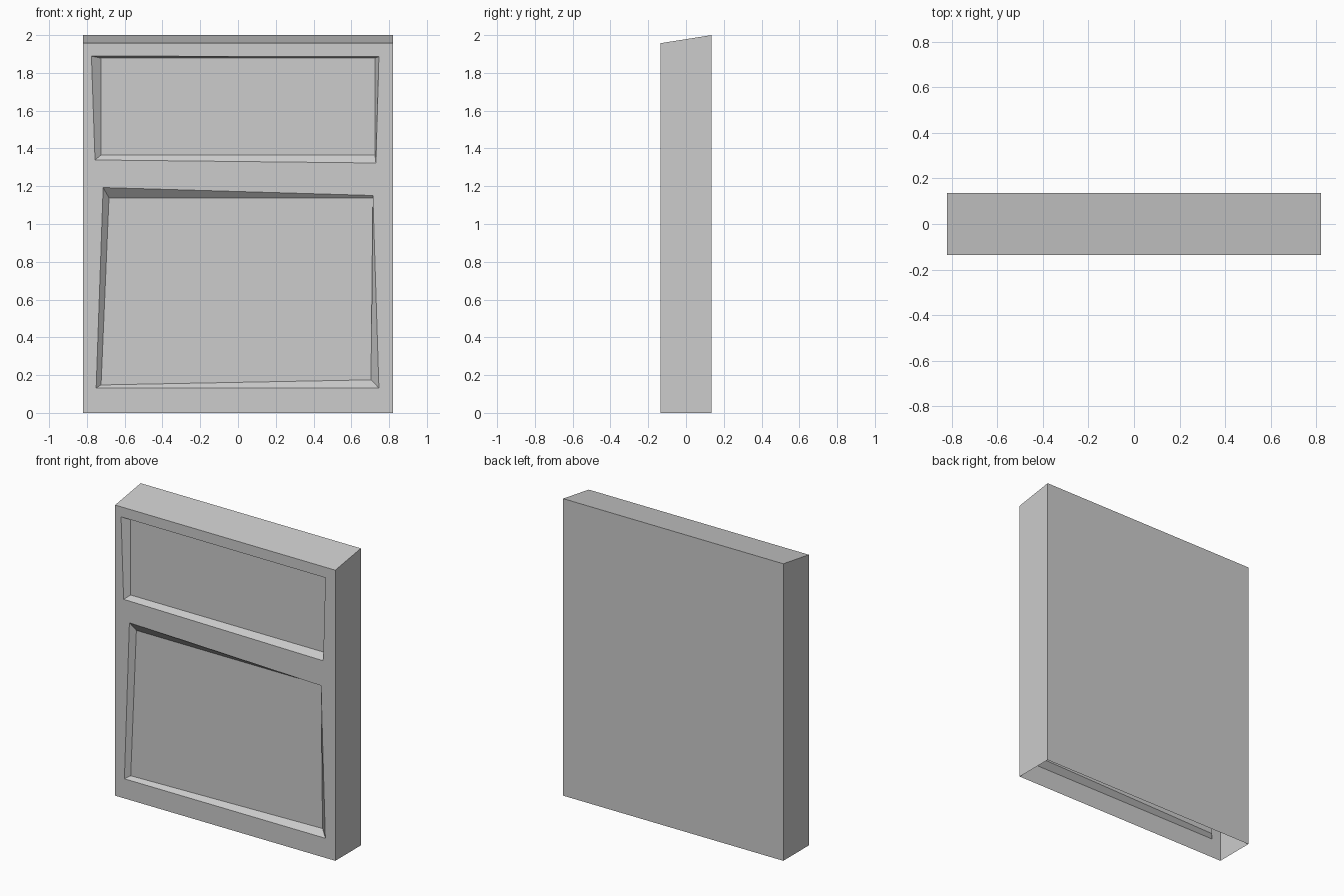
import bpy
import bmesh

cube = bpy.data.objects.get("Cube")
if cube:
    bpy.data.objects.remove(cube, do_unlink=True)

# Single plain material
grey = bpy.data.materials.new("light_grey")
grey.use_nodes = True
colour = (0.604, 0.604, 0.604, 1)
grey.diffuse_color = colour
grey.node_tree.nodes["Principled BSDF"].inputs["Base Color"].default_value = colour

HALF_W, FRONT, BACK = 0.82, -0.136, 0.136
FRONT_TOP, BACK_TOP = 1.957, 2.0
DEPTH = 0.03

# Skewed recesses: (rim, floor) corners as x, z, from top left clockwise
upper = ([(-0.776, 1.889), (0.746, 1.886), (0.73, 1.323), (-0.757, 1.339)],
         [(-0.725, 1.878), (0.725, 1.878), (0.725, 1.365), (-0.725, 1.365)])
lower = ([(-0.714, 1.193), (0.714, 1.151), (0.746, 0.132), (-0.751, 0.132)],
         [(-0.683, 1.138), (0.717, 1.138), (0.704, 0.175), (-0.725, 0.148)])

bm = bmesh.new()


def loop(points, y):
    return [bm.verts.new((x, y, z)) for x, z in points]


def rectangle(top, y):
    return loop([(-HALF_W, top), (HALF_W, top), (HALF_W, 0), (-HALF_W, 0)], y)


def bridge(a, b, sides=range(4)):
    for i in sides:
        j = (i + 1) % 4
        bm.faces.new((a[i], a[j], b[j], b[i]))


# Thin shell with an open bottom
front = rectangle(FRONT_TOP, FRONT)
back = rectangle(BACK_TOP, BACK)
bridge(front, back, (0, 1, 3))
bm.faces.new(back)

# Sunken panels
rims = []
for rim_points, floor_points in (upper, lower):
    rim = loop(rim_points, FRONT)
    floor = loop(floor_points, FRONT + DEPTH)
    bridge(rim, floor)
    bm.faces.new(floor[::-1])
    rims.append(rim)

# Flat front frame around the two panels
a, b = rims
tl, tr, br, bl = front
for corners in ((tl, a[0], a[1], tr), (a[3], b[0], b[1], a[2]), (b[3], bl, br, b[2]),
                (tl, bl, b[3], b[0], a[3], a[0]), (tr, a[1], a[2], b[1], b[2], br)):
    bm.faces.new(corners)

bmesh.ops.recalc_face_normals(bm, faces=bm.faces)
# Make sure the open shell faces outwards
bm.faces.ensure_lookup_table()
if max(bm.faces, key=lambda f: f.calc_center_median().y).normal.y < 0:
    bmesh.ops.reverse_faces(bm, faces=bm.faces)

mesh = bpy.data.meshes.new("panelled_block")
bm.to_mesh(mesh)
bm.free()
mesh.materials.append(grey)
block = bpy.data.objects.new("panelled_block", mesh)
bpy.context.collection.objects.link(block)
